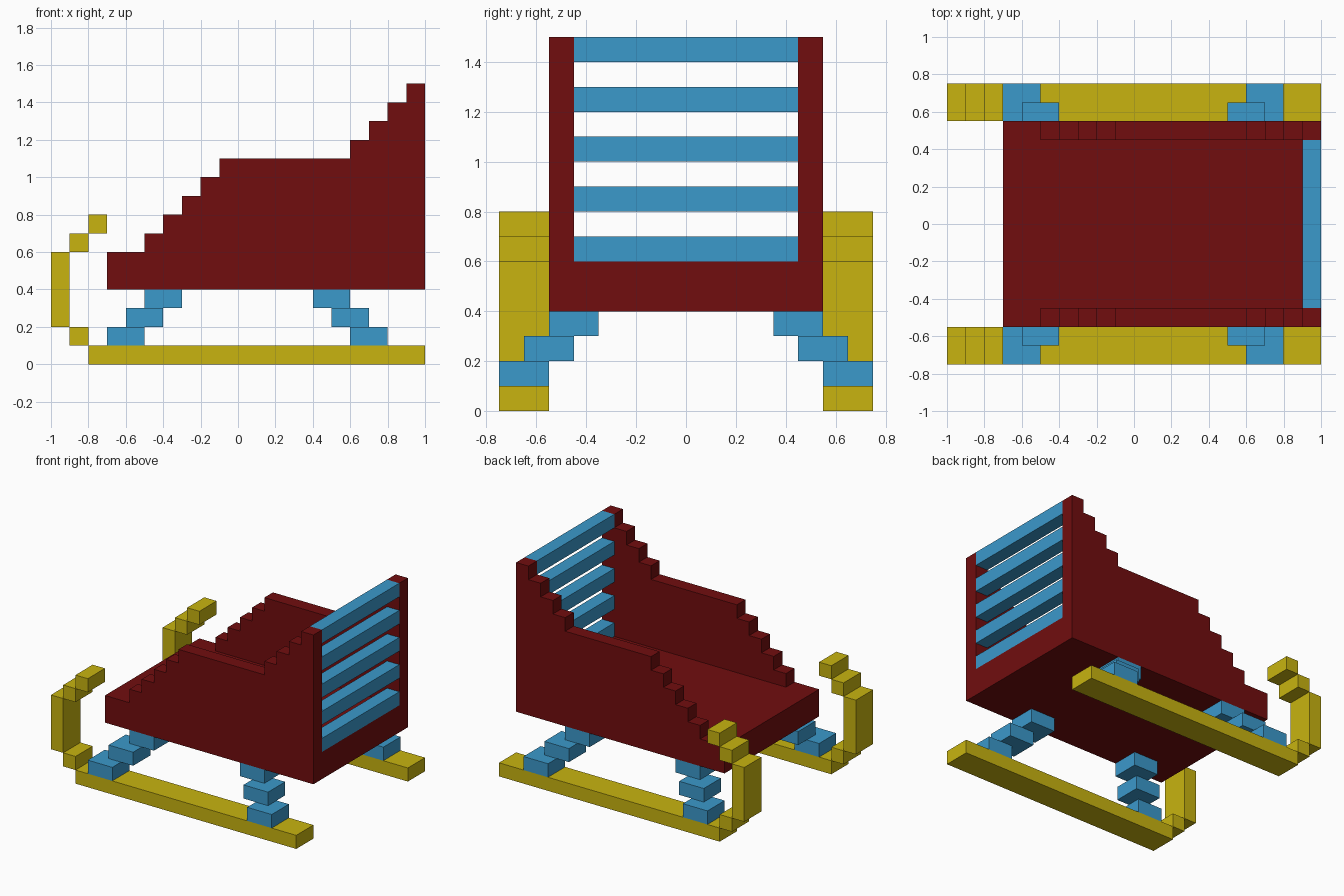
import bpy, bmesh

if "Cube" in bpy.data.objects:
    bpy.data.objects.remove(bpy.data.objects["Cube"])


def material(name, rgb):
    m = bpy.data.materials.new(name)
    m.diffuse_color = (*rgb, 1)
    m.use_nodes = True
    m.node_tree.nodes["Principled BSDF"].inputs["Base Color"].default_value = m.diffuse_color
    return m


RED = material("dark red", (0.165, 0.004, 0.0045))
YELLOW = material("gold yellow", (0.578, 0.456, 0.005))
BLUE = material("sky blue", (0.044, 0.319, 0.597))


def finish(name, bm, mat):
    bmesh.ops.recalc_face_normals(bm, faces=bm.faces)
    me = bpy.data.meshes.new(name)
    bm.to_mesh(me)
    bm.free()
    me.materials.append(mat)
    ob = bpy.data.objects.new(name, me)
    bpy.context.collection.objects.link(ob)
    return ob


def prism(name, profile, y0, y1, mat):
    """Extrude an (x, z) outline from y0 to y1."""
    bm = bmesh.new()
    face = bm.faces.new([bm.verts.new((x, y0, z)) for x, z in profile])
    ext = bmesh.ops.extrude_face_region(bm, geom=[face])["geom"]
    verts = [v for v in ext if isinstance(v, bmesh.types.BMVert)]
    bmesh.ops.translate(bm, verts=verts, vec=(0, y1 - y0, 0))
    return finish(name, bm, mat)


def box(name, x0, x1, y0, y1, z0, z1, mat):
    return prism(name, [(x0, z0), (x1, z0), (x1, z1), (x0, z1)], y0, y1, mat)


def mirrored(ob):
    """Repeat a part on the other side of the sleigh."""
    mod = ob.modifiers.new("mirror", "MIRROR")
    mod.use_axis = (False, True, False)
    mod.use_clip = False
    mod.use_mirror_merge = False
    return ob


# Thick floor
box("floor", -0.7, 1.0, -0.55, 0.55, 0.4, 0.6, RED)

# Side panels with stepped top edge
outline = [(1.0, 0.6), (-0.5, 0.6)]
for i in range(5):                      # front steps
    z = 0.7 + 0.1 * i
    outline += [(-0.5 + 0.1 * i, z), (-0.4 + 0.1 * i, z)]
outline[-1] = (0.6, 1.1)                # long level stretch
for i in range(4):                      # rear steps
    z = 1.2 + 0.1 * i
    outline += [(0.6 + 0.1 * i, z), (0.7 + 0.1 * i, z)]
mirrored(prism("side_panel", outline, -0.55, -0.45, RED))

# Backrest slats
for i in range(5):
    z = 0.6 + 0.2 * i
    box(f"back_slat_{i + 1}", 0.9, 1.0, -0.45, 0.45, z, z + 0.1, BLUE)

# Runners with curled front
curl = [(-0.8, 1.0, 0.0, 0.1), (-0.9, -0.8, 0.1, 0.2), (-1.0, -0.9, 0.2, 0.6),
        (-0.9, -0.8, 0.6, 0.7), (-0.8, -0.7, 0.7, 0.8)]
for i, (x0, x1, z0, z1) in enumerate(curl):
    mirrored(box(f"runner_part_{i + 1}", x0, x1, -0.75, -0.55, z0, z1, YELLOW))

# Stepped legs leaning in under the floor
for name, x, dx in (("front_leg", -0.7, 0.1), ("rear_leg", 0.6, -0.1)):
    for i in range(3):
        a, y, z = x + dx * i, -0.75 + 0.1 * i, 0.1 + 0.1 * i
        mirrored(box(f"{name}_block_{i + 1}", a, a + 0.2, y, y + 0.2, z, z + 0.1, BLUE))
